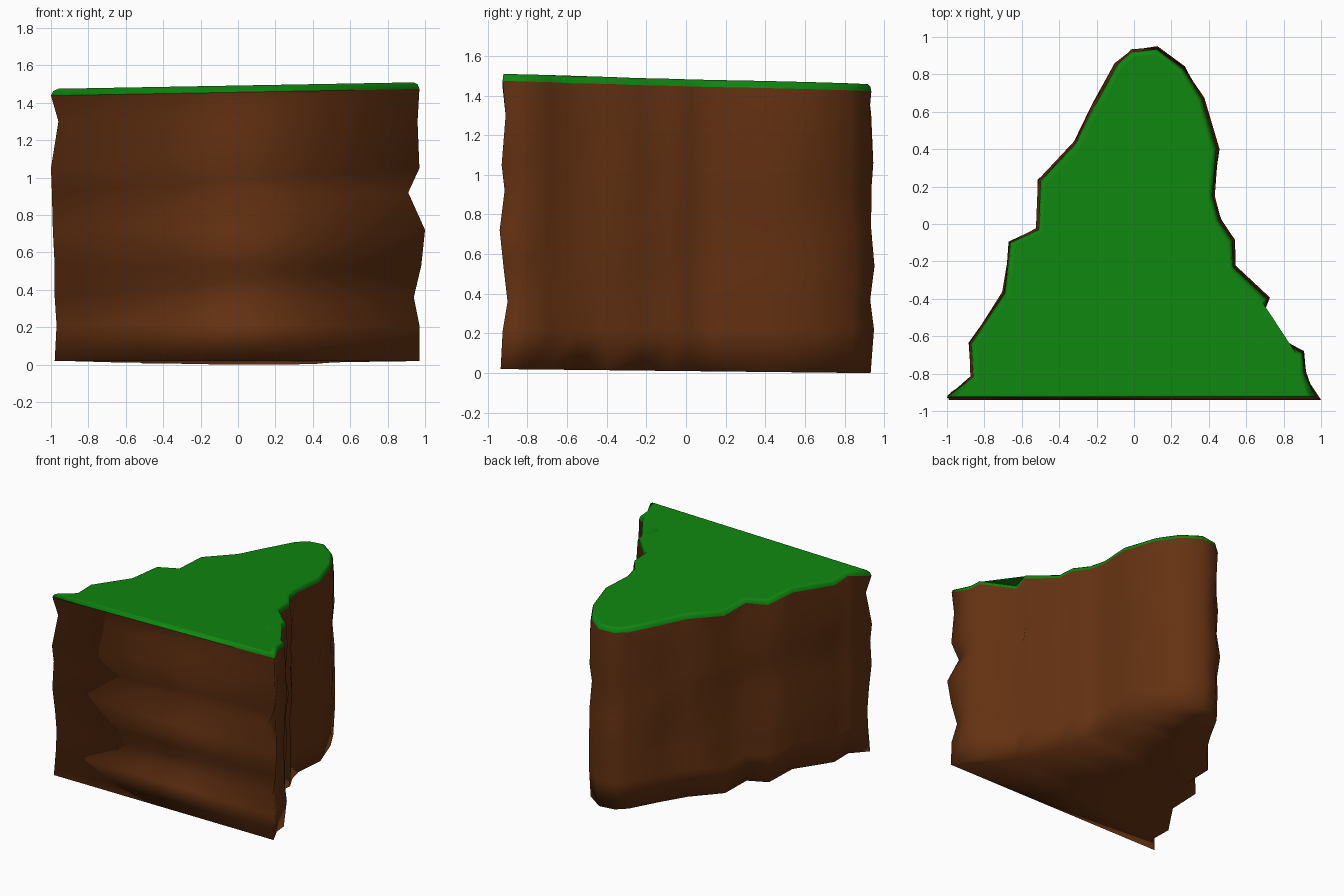
import bpy, bmesh, random
from mathutils import Vector

if "Cube" in bpy.data.objects:
    bpy.data.objects.remove(bpy.data.objects["Cube"])

random.seed(4)

def material(name, rgb):
    m = bpy.data.materials.new(name)
    m.diffuse_color = (*rgb, 1)
    m.use_nodes = True
    m.node_tree.nodes["Principled BSDF"].inputs["Base Color"].default_value = m.diffuse_color
    return m

earth = material("earth brown", (0.13, 0.032, 0.006))
grass = material("grass green", (0.005, 0.24, 0.005))

# Cliff outline seen from above, counter-clockwise from the front left corner
outline = [Vector(p) for p in [
    (-0.98, -0.925), (0.97, -0.925), (0.91, -0.80), (0.90, -0.69), (0.66, -0.56),
    (0.71, -0.40), (0.53, -0.23), (0.525, -0.09), (0.45, 0.02), (0.42, 0.15),
    (0.44, 0.40), (0.36, 0.67), (0.26, 0.83), (0.12, 0.935), (-0.01, 0.92),
    (-0.09, 0.85), (-0.21, 0.63), (-0.31, 0.43), (-0.50, 0.23), (-0.51, -0.03),
    (-0.66, -0.10), (-0.69, -0.37), (-0.87, -0.64), (-0.86, -0.82)]]
N = len(outline)

# Rock layers: height, left corner x shift, right corner x shift, front y
layers = [(0.00, 0, 0, -0.935), (0.21, 0.01, 0, -0.925), (0.36, 0, -0.03, -0.90),
          (0.53, 0, 0.01, -0.92), (0.72, -0.01, 0.03, -0.94), (0.92, -0.015, -0.06, -0.915),
          (1.05, -0.02, 0, -0.93), (1.30, 0.02, -0.01, -0.91), (1.435, -0.02, 0, -0.925)]

def outward(i):
    t = (outline[(i + 1) % N] - outline[i - 1]).normalized()
    return Vector((t.y, -t.x))

def top_z(p):
    return 1.474 + 0.018 * p.x - 0.02 * p.y

def layer_points(k):
    z, left, right, front = layers[k]
    last = k == len(layers) - 1
    pts = []
    for i, p in enumerate(outline):
        if i < 2:
            q = Vector((p.x + (right if i else left), front))
        else:
            q = p + outward(i) * (0 if last else random.uniform(-0.012, 0.018))
        f = z / layers[-1][0]
        zz = (0.01 - 0.011 * q.y) * (1 - f) + (top_z(q) - 0.036) * f
        if 0 < k < len(layers) - 1:
            zz = z + (0.01 if i > 1 else 0)
        pts.append((q.x, q.y, zz))
    return pts

def loft(name, rings, mat, bottom=False, top=False):
    bm = bmesh.new()
    vs = [[bm.verts.new(c) for c in r] for r in rings]
    for a, b in zip(vs, vs[1:]):
        for i in range(N):
            j = (i + 1) % N
            bm.faces.new((a[i], a[j], b[j], b[i]))
    caps = []
    if bottom:
        caps.append(bm.faces.new(vs[0][::-1]))
    if top:
        caps.append(bm.faces.new(vs[-1]))
    bmesh.ops.triangulate(bm, faces=caps)
    for f in bm.faces:
        f.smooth = True
    me = bpy.data.meshes.new(name)
    bm.to_mesh(me)
    bm.free()
    me.materials.append(mat)
    ob = bpy.data.objects.new(name, me)
    bpy.context.collection.objects.link(ob)
    return ob

# Rock body with layered walls
rings = [layer_points(k) for k in range(len(layers))]
loft("cliff_rock", rings, earth, bottom=True)

# Grass cap with a rounded rim
def inset_ring(d, drop):
    pts = []
    for i, c in enumerate(rings[-1]):
        q = Vector(c[:2])
        if i == 0:
            q += Vector((2.0 * d, 0.3 * d))
        elif i == 1:
            q += Vector((-1.5 * d, 0.3 * d))
        else:
            q -= outward(i) * d
        pts.append((q.x, q.y, top_z(q) - drop))
    return pts

loft("grass_top", [rings[-1], inset_ring(0.006, 0.012), inset_ring(0.02, 0), inset_ring(0.03, 0)],
     grass, top=True)
